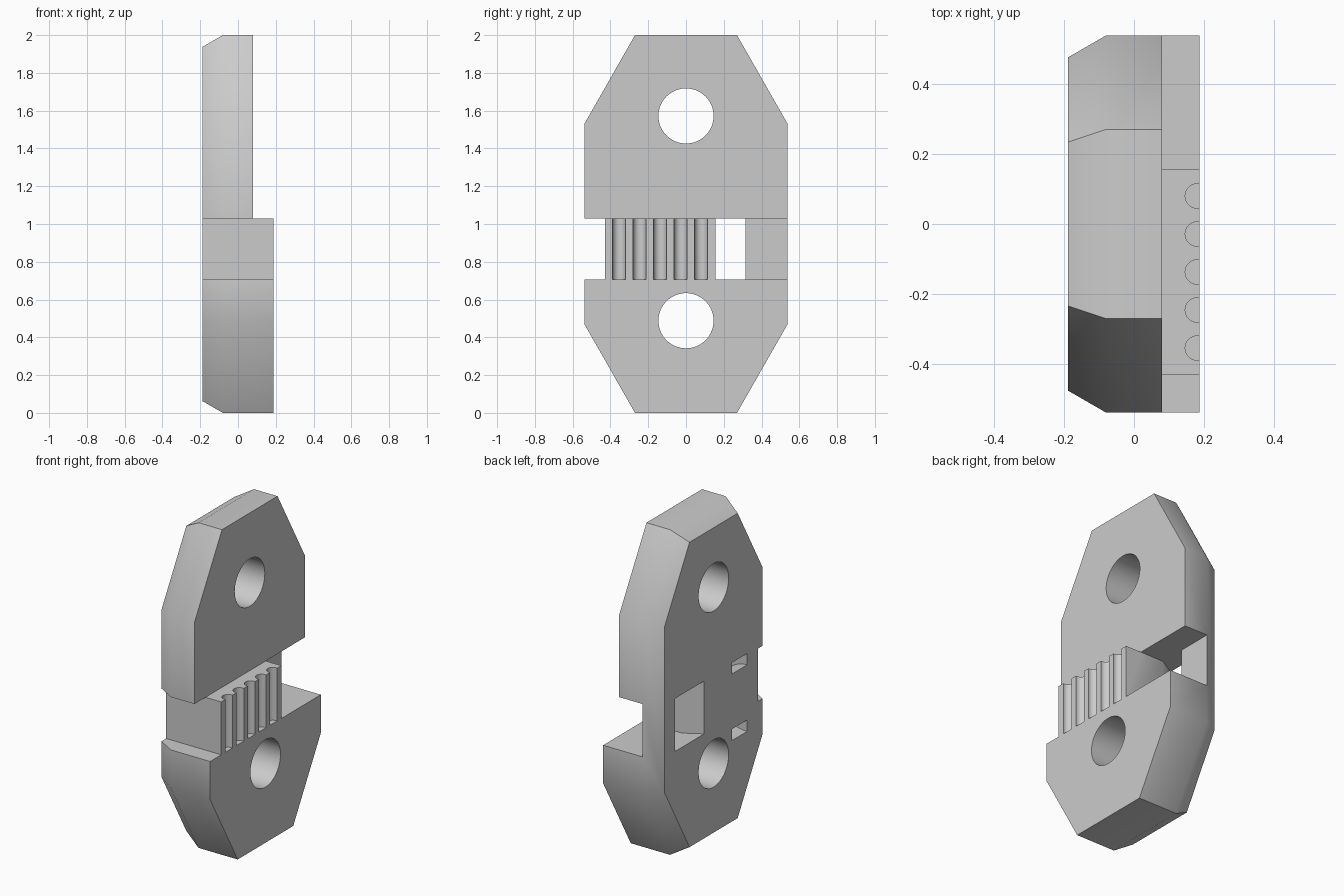
import bpy
import bmesh
from math import cos, sin, pi, radians, tan

cube = bpy.data.objects.get("Cube")
if cube:
    bpy.data.objects.remove(cube, do_unlink=True)

BACK, BEVEL, UPPER, FRONT = -0.188, -0.08, 0.08, 0.187
GAP_LOW, GAP_HIGH = 0.705, 1.03
SLOPE = tan(radians(30))

grey = bpy.data.materials.new("light grey")
grey.use_nodes = True
grey.diffuse_color = (0.6, 0.6, 0.6, 1)
grey.node_tree.nodes["Principled BSDF"].inputs["Base Color"].default_value = (0.6, 0.6, 0.6, 1)


def loft(name, rings):
    """Closed solid through matching rings of points."""
    bm = bmesh.new()
    loops = [[bm.verts.new(p) for p in ring] for ring in rings]
    n = len(loops[0])
    for a, b in zip(loops, loops[1:]):
        for i in range(n):
            j = (i + 1) % n
            bm.faces.new((a[i], a[j], b[j], b[i]))
    bm.faces.new(loops[0])
    bm.faces.new(loops[-1])
    bmesh.ops.recalc_face_normals(bm, faces=bm.faces)
    mesh = bpy.data.meshes.new(name)
    bm.to_mesh(mesh)
    bm.free()
    obj = bpy.data.objects.new(name, mesh)
    bpy.context.collection.objects.link(obj)
    return obj


def upright(name, outline, z0, z1):
    return loft(name, [[(x, y, z) for x, y in outline] for z in (z0, z1)])


def across(name, outline, x0, x1):
    return loft(name, [[(x, y, z) for y, z in outline] for x in (x0, x1)])


def circle(u, v, r, n):
    return [(u + r * cos(2 * pi * i / n), v + r * sin(2 * pi * i / n)) for i in range(n)]


def octagon(x, inset):
    """Elongated eight-sided outline, offset inwards evenly."""
    side, end = 0.538 - inset, 0.27 - inset * tan(radians(30))
    shoulder, tip = 0.53 - inset * tan(radians(15)), 1.0 - inset
    quarter = [(side, shoulder), (end, tip)]
    half = quarter + [(-y, z) for y, z in reversed(quarter)]
    return [(x, y, 1 + z) for y, z in half] + [(x, -y, 1 - z) for y, z in half]


# Body with bevelled back
body = loft("clamp_body", [octagon(FRONT, 0), octagon(BEVEL, 0),
                           octagon(BACK, (BEVEL - BACK) * SLOPE)])
body.data.materials.append(grey)

# Stepped upper half, front notch, and belt slot joined to the rear notch
flare = 0.17 * SLOPE
cutters = [
    upright("upper_step_cutter", [(UPPER, -1), (1, -1), (1, 1), (UPPER, 1)], GAP_HIGH, 2.2),
    upright("front_notch_cutter", [(-1, -1), (1, -1), (1, -0.43), (-1, -0.43)], GAP_LOW, GAP_HIGH),
    upright("belt_slot_cutter",
            [(BEVEL - 0.17, 0.155 - flare), (BEVEL, 0.155), (1, 0.155), (1, 1),
             (BEVEL, 1), (BEVEL, 0.315), (BEVEL - 0.17, 0.315 + flare)], GAP_LOW, GAP_HIGH),
]

# Bolt holes
for label, z in (("upper", 1.572), ("lower", 0.488)):
    cutters.append(across(label + "_bolt_hole_cutter", circle(0, z, 0.146, 64), -1, 1))

# Belt tooth grooves
for i in range(5):
    cutters.append(upright("tooth_groove_cutter", circle(0.181, -0.354 + 0.1085 * i, 0.035, 32),
                           GAP_LOW, 1.1))

# Curved tie tunnel opening twice on the back
tunnel = []
for i in range(25):
    a = radians(-100 + 200 * i / 24)
    tunnel.append([(BACK + r * cos(a), y, 0.80 + r * sin(a))
                   for r, y in ((0.17, -0.325), (0.24, -0.325), (0.24, -0.18), (0.17, -0.18))])
cutters.append(loft("tie_tunnel_cutter", tunnel))

# Cut the body, then discard the cutters
for cutter in cutters:
    cutter.hide_render = True
    cut = body.modifiers.new(cutter.name, 'BOOLEAN')
    cut.operation = 'DIFFERENCE'
    cut.solver = 'EXACT'
    cut.object = cutter
bpy.context.view_layer.update()
depsgraph = bpy.context.evaluated_depsgraph_get()
result = bpy.data.meshes.new_from_object(body.evaluated_get(depsgraph))
body.modifiers.clear()
body.data = result
for cutter in cutters:
    bpy.data.objects.remove(cutter, do_unlink=True)
result.materials.clear()
result.materials.append(grey)
for face in result.polygons:
    face.material_index = 0

# Smooth round walls, keep edges sharp
bpy.ops.object.select_all(action='DESELECT')
body.select_set(True)
bpy.context.view_layer.objects.active = body
bpy.ops.object.shade_smooth_by_angle(angle=radians(35))
